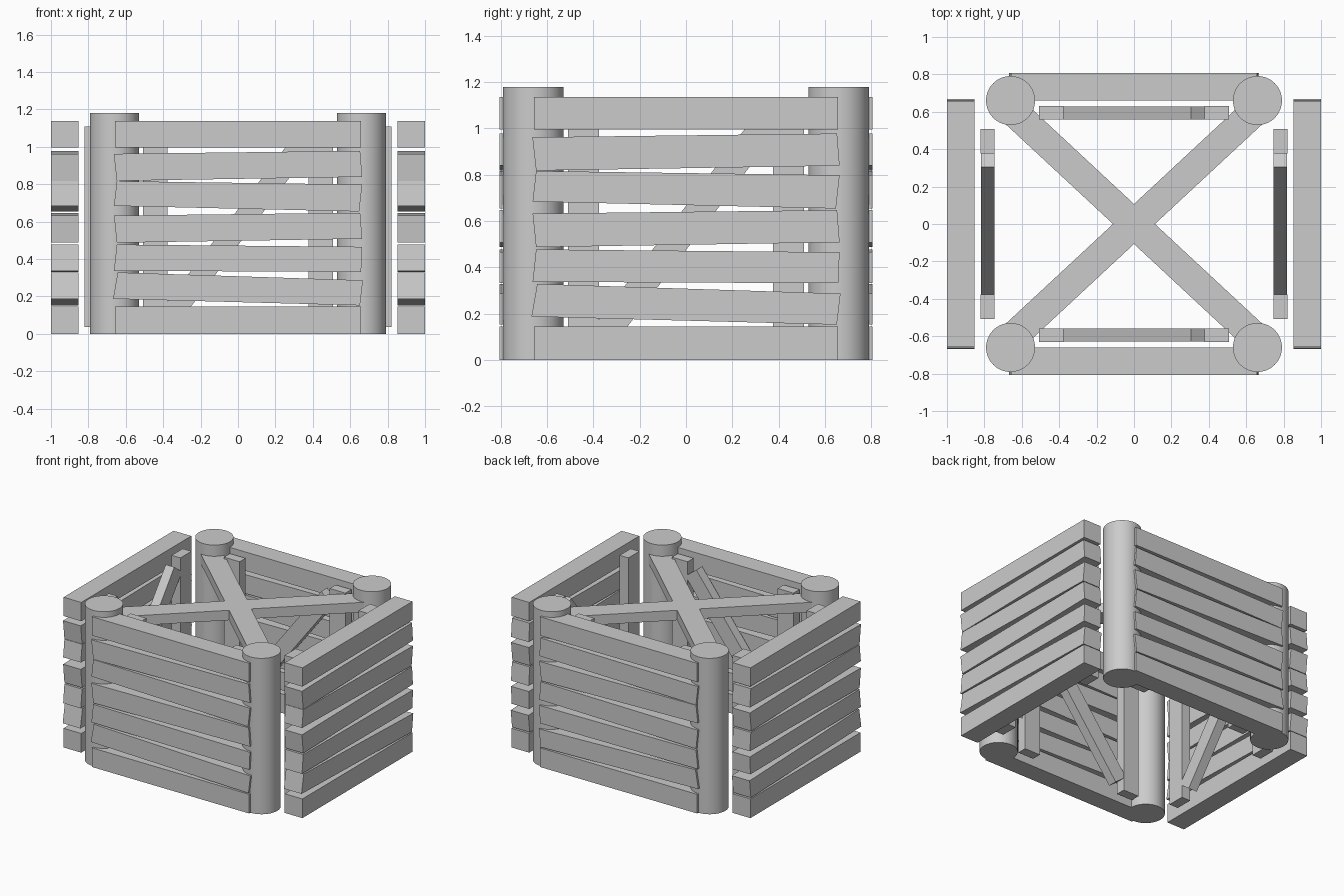
import bpy, bmesh
from math import radians, cos, sin
from mathutils import Vector

if "Cube" in bpy.data.objects:
    bpy.data.objects.remove(bpy.data.objects["Cube"])


def prism(name, pts, place, a, b):
    """Extrude a polygon between depths a and b; place(u, v, d) maps to 3D."""
    bm = bmesh.new()
    lo = [bm.verts.new(place(u, v, a)) for u, v in pts]
    hi = [bm.verts.new(place(u, v, b)) for u, v in pts]
    bm.faces.new(lo)
    bm.faces.new(hi[::-1])
    n = len(pts)
    for i in range(n):
        j = (i + 1) % n
        bm.faces.new((lo[j], lo[i], hi[i], hi[j]))
    bmesh.ops.recalc_face_normals(bm, faces=bm.faces)
    me = bpy.data.meshes.new(name)
    bm.to_mesh(me)
    bm.free()
    ob = bpy.data.objects.new(name, me)
    bpy.context.collection.objects.link(ob)
    return ob


def bar(cu, cv, half_len, half_w, angle):
    """Four corners of a rotated rectangle."""
    d = Vector((cos(angle), sin(angle)))
    n = Vector((-d.y, d.x))
    c = Vector((cu, cv))
    return [tuple(c + d * half_len * s + n * half_w * t)
            for s, t in ((-1, -1), (1, -1), (1, 1), (-1, 1))]


def rect(u0, u1, v0, v1):
    return [(u0, v0), (u1, v0), (u1, v1), (u0, v1)]


# crooked plank outlines: lower left, lower right, upper right, upper left
PLANKS = [
    rect(-.658, .658, 0, .145),
    [(-.668, .187), (.652, .152), (.668, .286), (-.643, .328)],
    [(-.663, .337), (.658, .331), (.664, .465), (-.648, .477)],
    [(-.648, .487), (.664, .508), (.653, .647), (-.663, .632)],
    [(-.663, .684), (.648, .654), (.664, .798), (-.648, .816)],
    [(-.648, .818), (.664, .839), (.653, .978), (-.664, .962)],
    rect(-.658, .658, .995, 1.137),
]

# four wall panels: name, mapping, plank depths, batten depths
along_x = lambda s: (lambda u, v, d: (u, s * d, v))
along_y = lambda s: (lambda u, v, d: (s * d, u, v))
PANELS = [
    ("front", along_x(-1), (.659, .806), (.558, .63)),
    ("back", along_x(1), (.659, .806), (.558, .63)),
    ("left", along_y(-1), (.852, 1.0), (.746, .82)),
    ("right", along_y(1), (.852, 1.0), (.746, .82)),
]
for side, place, plank_d, batten_d in PANELS:
    for i, pts in enumerate(PLANKS):
        prism(f"{side}_plank_{i + 1}", pts, place, *plank_d)
    # upright battens and diagonal brace on the inside
    for s, label in ((-1, "a"), (1, "b")):
        prism(f"{side}_batten_{label}",
              rect(s * .443 - .066, s * .443 + .066, .037, 1.107), place, *batten_d)
    prism(f"{side}_brace", bar(0, .57, .578, .058, radians(52.6)),
          place, batten_d[0] + .001, batten_d[1] - .001)

# round corner posts
for sx, nx in ((-1, "left"), (1, "right")):
    for sy, ny in ((-1, "front"), (1, "back")):
        bpy.ops.mesh.primitive_cylinder_add(vertices=64, radius=.131, depth=1.18,
                                            location=(sx * .66, sy * .66, .59))
        bpy.context.object.name = f"{ny}_{nx}_post"
        bpy.ops.object.shade_smooth_by_angle(angle=radians(30))

# top cross braces as one star outline
hx, hy = .112, .107
tip = Vector((.66, .615))
off = Vector((.054, -.058))
out, inn = tip + off * .98, tip - off * .98
cross = [(hx, 0), tuple(out), tuple(inn), (0, hy),
         (-inn.x, inn.y), (-out.x, out.y), (-hx, 0),
         (-out.x, -out.y), (-inn.x, -inn.y), (0, -hy),
         (inn.x, -inn.y), (out.x, -out.y)]
prism("top_cross_brace", cross, lambda u, v, d: (u, v, d), 1.02, 1.095)
